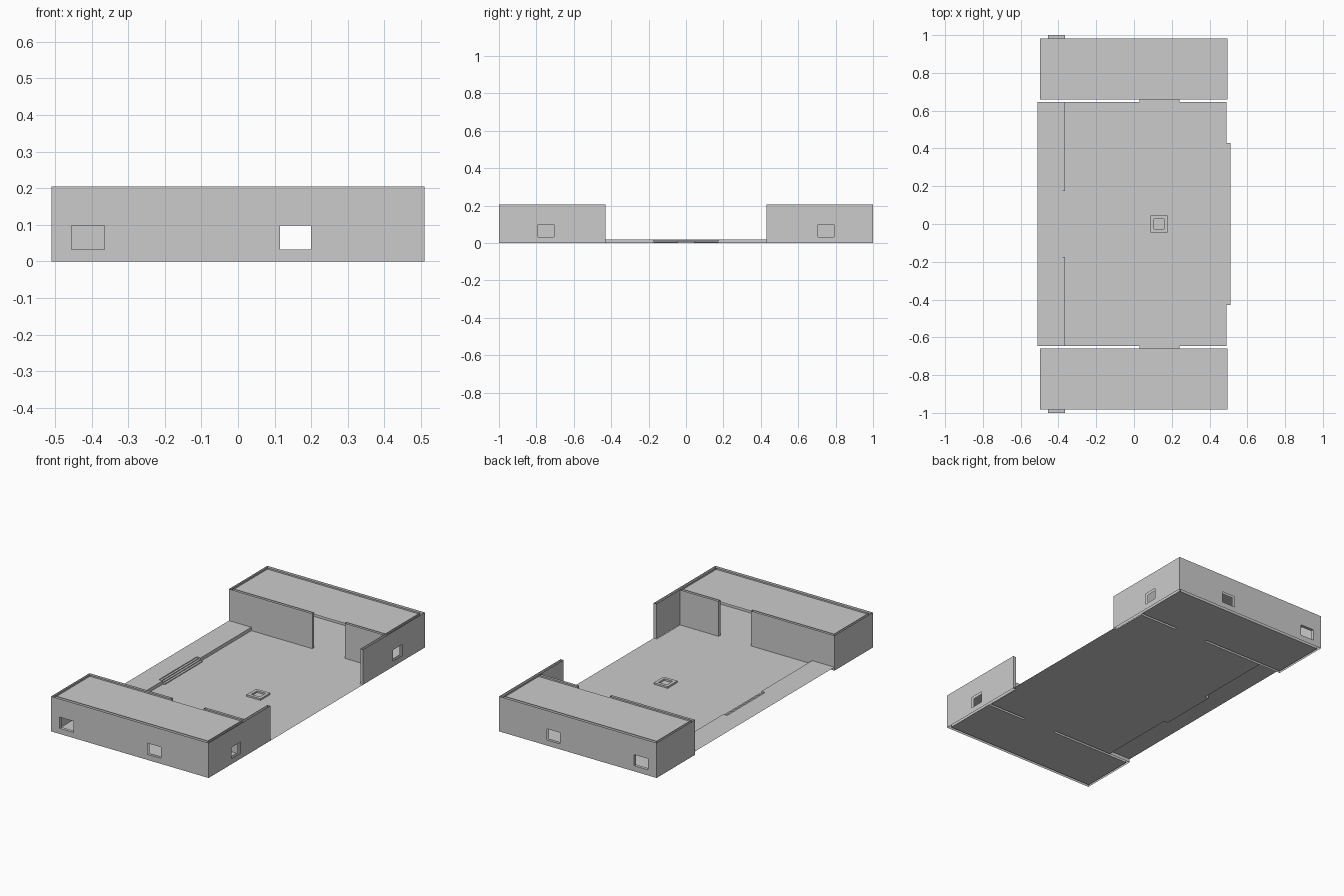
import bpy, bmesh

if "Cube" in bpy.data.objects:
    bpy.data.objects.remove(bpy.data.objects["Cube"])

H = 0.205      # wall height
WZ = (0.033, 0.098)   # window sill and head


def make(name, quads):
    """One object from quads, modelled on the +y half and mirrored to the front."""
    me = bpy.data.meshes.new(name)
    bm = bmesh.new()
    for q in quads:
        bm.faces.new([bm.verts.new(p) for p in q])
    bmesh.ops.remove_doubles(bm, verts=bm.verts, dist=1e-5)
    bm.to_mesh(me)
    bm.free()
    ob = bpy.data.objects.new(name, me)
    bpy.context.collection.objects.link(ob)
    m = ob.modifiers.new("front_and_back", 'MIRROR')
    m.use_axis = (False, True, False)
    m.merge_threshold = 1e-5
    return ob


def flat(x0, x1, y0, y1, z):
    return [(x0, y0, z), (x1, y0, z), (x1, y1, z), (x0, y1, z)]


def upright(axis, p, a0, a1, z0, z1, positive):
    """Vertical quad at axis = p, facing the positive or negative direction."""
    pts = [(a0, z0), (a1, z0), (a1, z1), (a0, z1)]
    if axis == 'x':
        q = [(p, a, z) for a, z in pts]
        return q if positive else q[::-1]
    q = [(a, p, z) for a, z in pts]
    return q[::-1] if positive else q


def skin(axis, p, a0, a1, positive, windows=()):
    """Wall face with window openings cut out."""
    cuts = sorted({a0, a1, *[w for pair in windows for w in pair]})
    out = []
    for s, e in zip(cuts, cuts[1:]):
        if (s, e) in windows:
            out.append(upright(axis, p, s, e, 0, WZ[0], positive))
            out.append(upright(axis, p, s, e, WZ[1], H, positive))
        else:
            out.append(upright(axis, p, s, e, 0, H, positive))
    return out


# floors: courtyard, room and doorway threshold
floor = [flat(-0.365, 0.49, 0.175, 0.645, 0), flat(-0.39, 0.49, 0, 0.175, 0),
         flat(0.49, 0.51, 0, 0.43, 0), flat(0.03, 0.24, 0.645, 0.66, 0),
         flat(-0.497, 0.495, 0.66, 0.982, 0)]
make("floor", floor)

# roofs sit just below the wall tops
make("roof", [flat(-0.497, 0.495, 0.66, 0.982, 0.196)])

# raised porch along the left, with a notch for the steps
make("porch", [flat(-0.51, -0.365, 0.175, 0.645, 0.02),
               flat(-0.51, -0.39, 0, 0.175, 0.02),
               upright('x', -0.365, 0.175, 0.645, 0, 0.02, True),
               upright('y', 0.175, -0.39, -0.365, 0, 0.02, False)])

# low steps down to the courtyard
steps = []
for i in range(4):
    x, z = -0.39 + 0.0125 * i, 0.02 - 0.005 * i
    steps.append(upright('x', x, 0, 0.175, z - 0.005, z, True))
    if i < 3:
        steps.append(flat(x, x + 0.0125, 0, 0.175, z - 0.005))
        if i > 0:
            steps.append(upright('y', 0.175, x, x + 0.0125, 0, z - 0.005, True))
make("porch_steps", steps)

# outer end walls: hollow skins with two windows
wins = [(-0.455, -0.365), (0.115, 0.2)]
end = skin('y', 1, -0.51, 0.51, True, wins) + skin('y', 0.982, -0.497, 0.49, False, wins)
a, b = wins[0]
end += [flat(a, b, 0.982, 1, WZ[0]), flat(a, b, 0.982, 1, WZ[1])[::-1],
        upright('x', a, 0.982, 1, *WZ, True), upright('x', b, 0.982, 1, *WZ, False)]
make("end_wall", end)

# left room walls
make("left_wall", skin('x', -0.51, 0.645, 1, False) + skin('x', -0.497, 0.66, 0.982, True))

# right walls with one window, running past the room into the courtyard
win = [(0.705, 0.79)]
make("right_wall", skin('x', 0.51, 0.43, 1, True, win)
     + skin('x', 0.492, 0.43, 0.982, False, win)
     + [upright('y', 0.43, 0.492, 0.51, 0, H, False)])

# inner walls either side of the doorway
inner = []
for x0, x1, jamb, pos in [(-0.51, 0.03, 0.03, True), (0.24, 0.492, 0.24, False)]:
    inner += skin('y', 0.645, x0, x1, False)
    inner += skin('y', 0.66, max(x0, -0.497), x1, True)
    inner.append(upright('x', jamb, 0.645, 0.66, 0, H, pos))
make("inner_wall", inner)

# square courtyard basin: low raised rim around a well
cx, r, s, t = 0.132, 0.045, 0.027, 0.01
make("basin_rim", [
    flat(cx - r, cx + r, s, r, t), flat(cx - r, cx - s, 0, s, t), flat(cx + s, cx + r, 0, s, t),
    upright('x', cx - r, 0, r, 0, t, False), upright('x', cx + r, 0, r, 0, t, True),
    upright('y', r, cx - r, cx + r, 0, t, True), upright('y', s, cx - s, cx + s, 0, t, False),
    upright('x', cx - s, 0, s, 0, t, True), upright('x', cx + s, 0, s, 0, t, False)])
